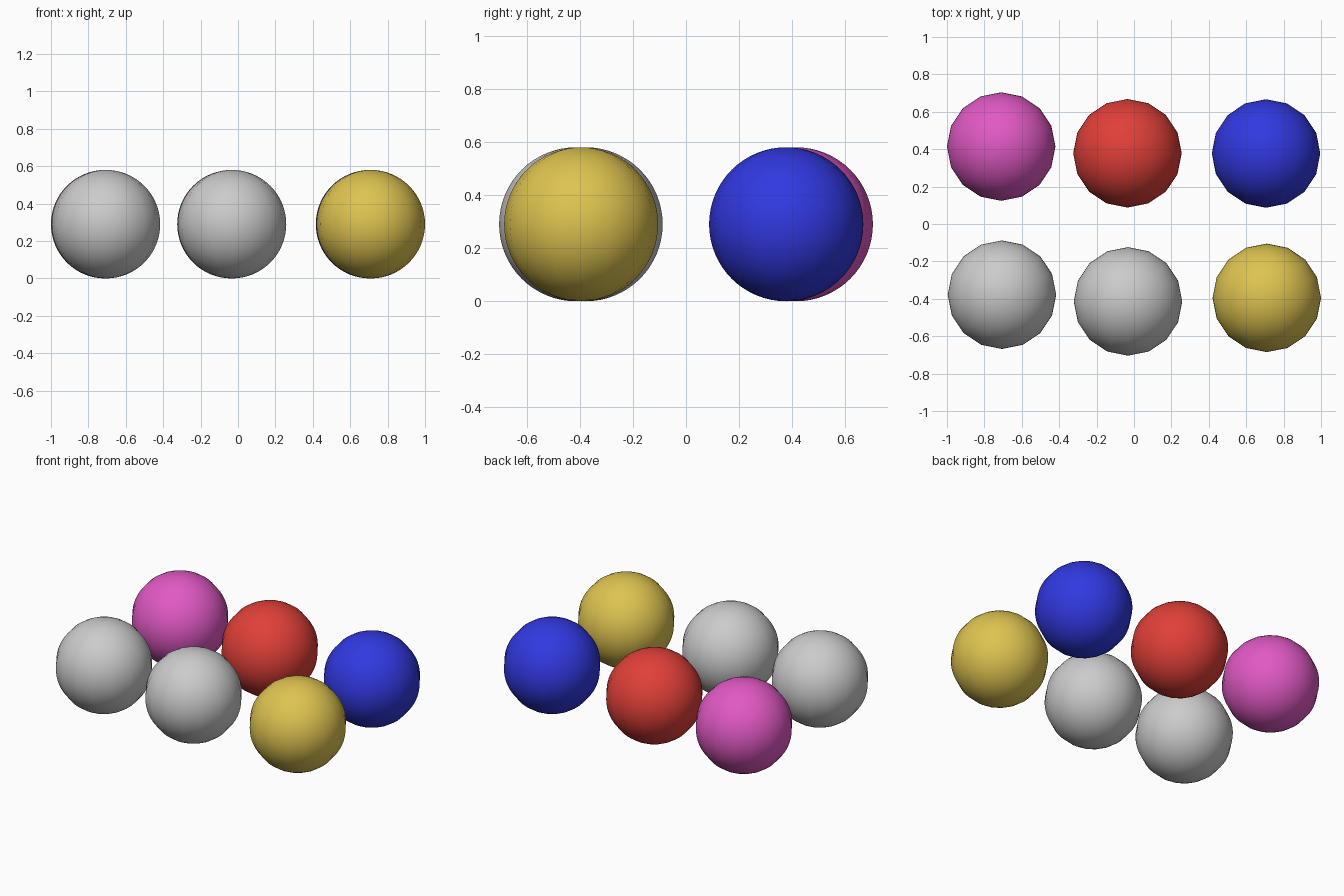
import bpy

if "Cube" in bpy.data.objects:
    bpy.data.objects.remove(bpy.data.objects["Cube"])

RADIUS = 0.29

PAINTS = {
    "magenta": (0.75, 0.10, 0.55, 1),
    "red": (0.75, 0.05, 0.04, 1),
    "blue": (0.03, 0.04, 0.75, 1),
    "yellow": (0.73, 0.55, 0.08, 1),
}


def ball(name, x, y, paint=None):
    # Sphere with 16 sides around z and a fine vertical profile
    bpy.ops.mesh.primitive_uv_sphere_add(
        segments=16, ring_count=32, radius=RADIUS, location=(x, y, RADIUS))
    obj = bpy.context.object
    obj.name = name
    bpy.ops.object.shade_smooth()
    if paint:
        mat = bpy.data.materials.new(paint)
        mat.diffuse_color = PAINTS[paint]
        mat.use_nodes = True
        mat.node_tree.nodes["Principled BSDF"].inputs["Base Color"].default_value = mat.diffuse_color
        obj.data.materials.append(mat)
    return obj


# Back row
ball("magenta_ball", -0.71, 0.414, "magenta")
ball("red_ball", -0.035, 0.378, "red")
ball("blue_ball", 0.706, 0.377, "blue")

# Front row
ball("left_grey_ball", -0.706, -0.378)
ball("middle_grey_ball", -0.032, -0.414)
ball("yellow_ball", 0.71, -0.395, "yellow")
